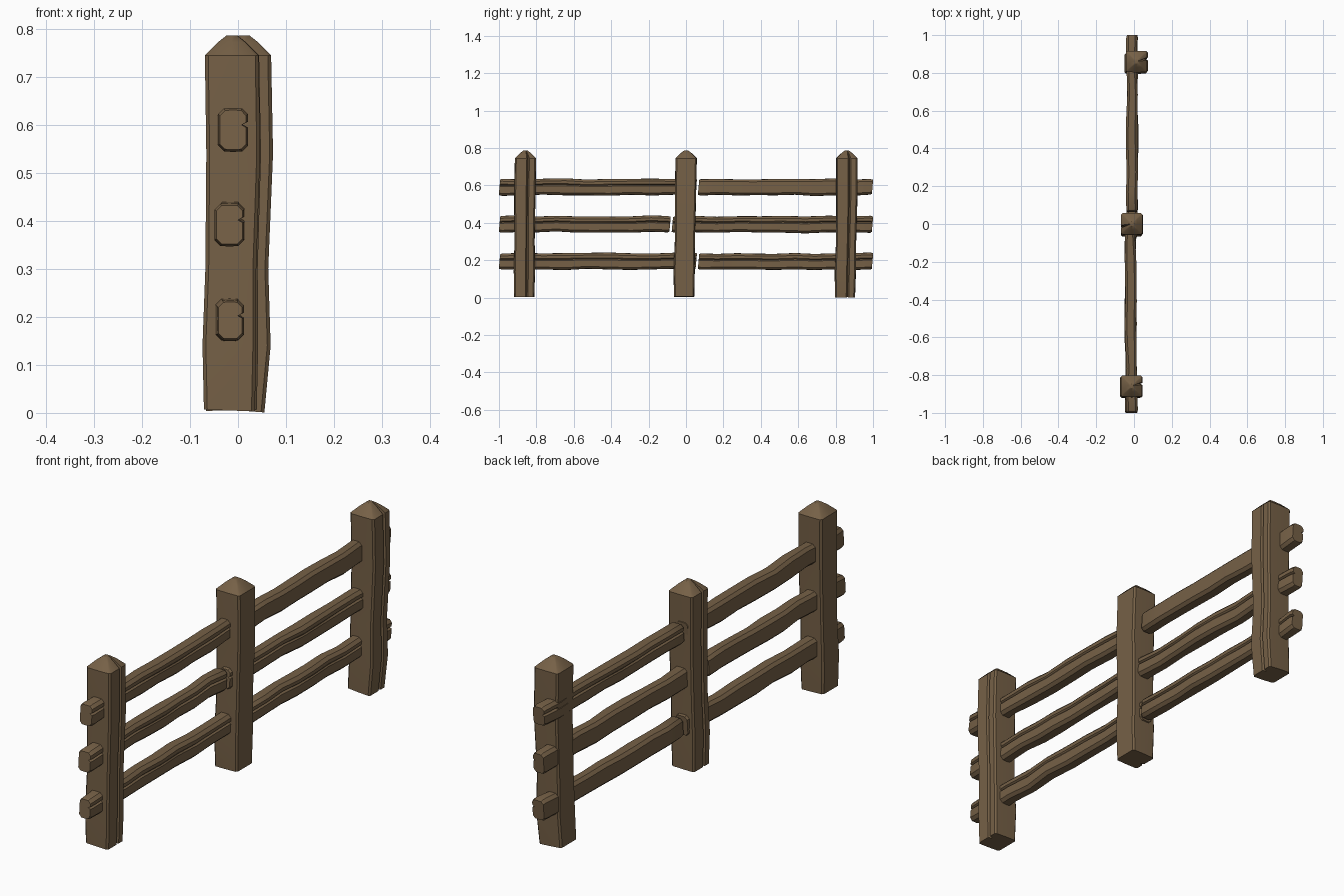
import bpy, bmesh, math, random

if "Cube" in bpy.data.objects:
    bpy.data.objects.remove(bpy.data.objects["Cube"])
random.seed(4)

wood = bpy.data.materials.new("brown wood")
wood.diffuse_color = (0.18, 0.118, 0.062, 1)
wood.use_nodes = True
wood.node_tree.nodes["Principled BSDF"].inputs["Base Color"].default_value = wood.diffuse_color


def section(hu, hv, c, crack):
    """Chamfered rectangle with a V-shaped crack in its +u side."""
    k, m = 1 - c / hu, 1 - c / hv
    unit = [(1, -m), (1, 0.12), (1 - crack / hu, 0.25), (1, 0.38), (1, m), (k, 1), (0, 1.02),
            (-k, 1), (-1, m), (-1, 0), (-1, -m), (-k, -1), (0, -1.02), (k, -1)]
    return [(u * hu, v * hv) for u, v in unit]


def loft(name, rings):
    """Skin a list of point rings and close both ends."""
    bm = bmesh.new()
    loops = [[bm.verts.new(p) for p in r] for r in rings]
    n = len(loops[0])
    for a, b in zip(loops, loops[1:]):
        for i in range(n):
            bm.faces.new((a[i], a[(i + 1) % n], b[(i + 1) % n], b[i]))
    for loop in (loops[0], loops[-1]):
        mid = bm.verts.new([sum(v.co[i] for v in loop) / n for i in range(3)])
        for i in range(n):
            bm.faces.new((loop[i], loop[(i + 1) % n], mid))
    bmesh.ops.recalc_face_normals(bm, faces=bm.faces)
    me = bpy.data.meshes.new(name)
    bm.to_mesh(me)
    bm.free()
    me.materials.append(wood)
    ob = bpy.data.objects.new(name, me)
    bpy.context.collection.objects.link(ob)
    bpy.ops.object.select_all(action='DESELECT')
    ob.select_set(True)
    bpy.context.view_layer.objects.active = ob
    bpy.ops.object.shade_smooth_by_angle(angle=math.radians(32))


# Posts: wobbling square trunks with a long crack and a blunt pyramid top
Z = [0.005, 0.14, 0.30, 0.54, 0.745]
HALF = [0.053, 0.056, 0.053, 0.056, 0.056]


def post(name, xs, ys, flip):
    rings = []
    for z, h, x, y in zip(Z, HALF, xs, ys):
        crack = 0.016 if z > 0.5 or z < 0.01 else 0.011
        tilt = 0.07 * (x - xs[-1]) / 0.01 if z < 0.01 else 0
        rings.append([(x + flip * u, y + flip * v, z + tilt * u) for u, v in
                      section(h, h, 0.007, crack)])
    for z, s in ((0.772, 0.52), (0.786, 0.2)):
        rings.append([(xs[-1] + flip * u * s, ys[-1] + flip * v * s, z)
                      for u, v in section(0.056, 0.056, 0.007, 0.016)])
    loft(name, rings)


post("front_post", [-0.018, -0.018, -0.015, -0.010, -0.013],
     [-0.865, -0.864, -0.863, -0.862, -0.858], 1)
post("middle_post", [-0.014, -0.014, -0.012, -0.008, -0.012],
     [-0.010, -0.010, -0.006, -0.003, 0.001], -1)
post("back_post", [0.002, 0.012, 0.010, 0.017, 0.013],
     [0.850, 0.852, 0.856, 0.860, 0.860], 1)


# Rails: slightly bent rounded planks, narrowed and split at the ends
def rail(name, y0, y1, z, x0, x1, flip):
    n = 9
    rings = []
    for i in range(n + 1):
        t = i / n
        y = y0 + (y1 - y0) * t
        x = x0 + (x1 - x0) * t + random.uniform(-0.004, 0.004)
        dz = random.uniform(-0.003, 0.003)
        hx, hz = 0.028 + random.uniform(-0.002, 0.003), 0.043 + random.uniform(-0.002, 0.002)
        crack = 0.009 * abs(math.cos(math.pi * t)) + 0.002
        ring = [(x + flip * u, y, z + dz + v) for u, v in section(hx, hz, 0.012, crack)]
        if i in (0, n):
            # worn end: small rounded lip, sawn a little askew
            s = 1 if i else -1
            inner = [(px, y - s * 0.012, pz) for px, _, pz in ring]
            lip = [(x + (px - x) * 0.88, y + 0.08 * (pz - z), z + (pz - z) * 0.9)
                   for px, _, pz in ring]
            rings += [inner, lip] if i else [lip, inner]
        else:
            rings.append(ring)
    loft(name, rings)


for label, z, split in (("bottom", 0.195, 0.055), ("middle", 0.393, -0.085), ("top", 0.592, 0.055)):
    rail("front_%s_rail" % label, -0.997, split, z, -0.014, -0.022, 1)
    rail("back_%s_rail" % label, split + 0.012, 0.997, z - 0.002, -0.008, -0.012,
         -1 if label == "top" else 1)
